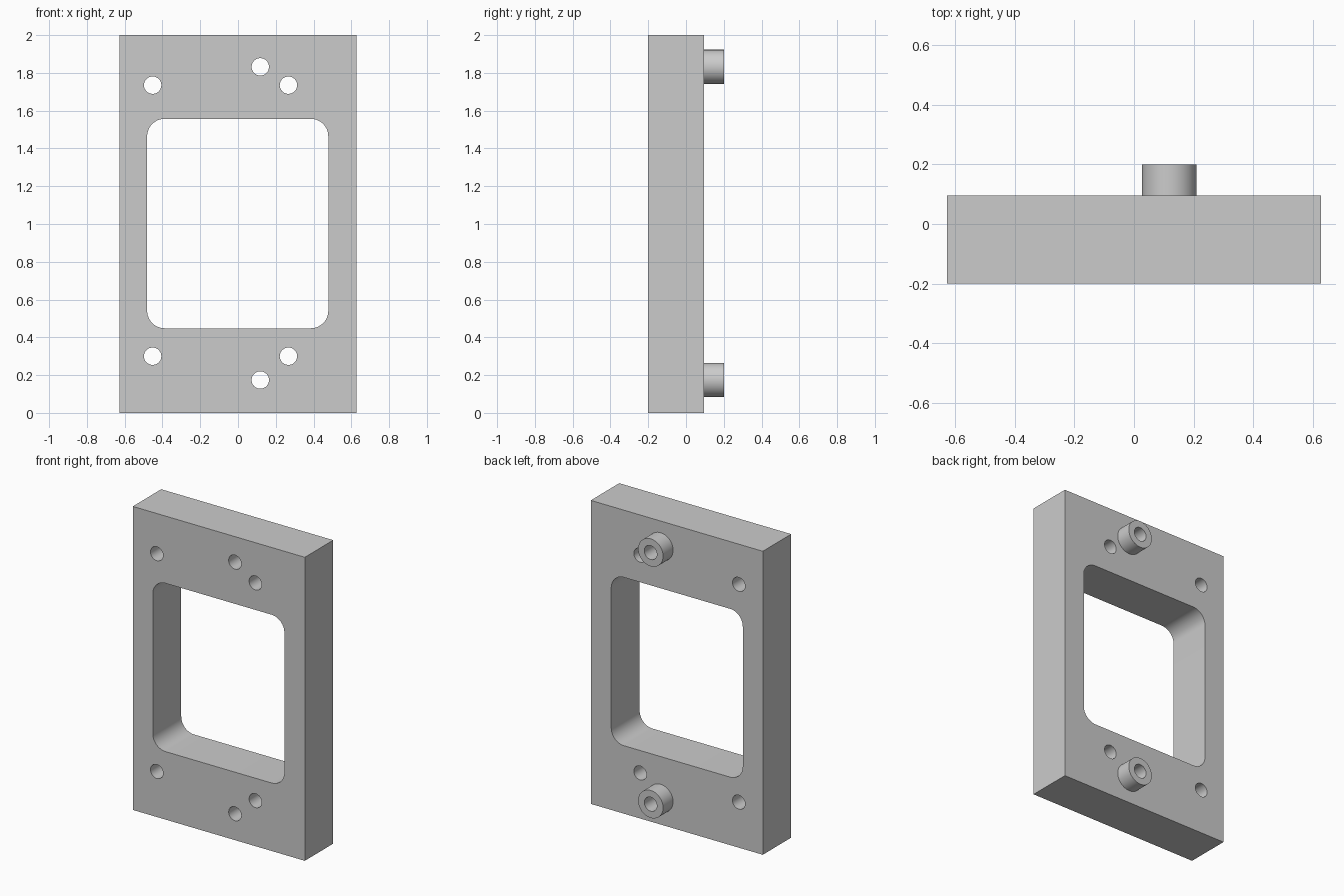
import bpy, bmesh
from math import radians, pi, sin, cos

if "Cube" in bpy.data.objects:
    bpy.data.objects.remove(bpy.data.objects["Cube"], do_unlink=True)

FRONT, SEAT, BACK = -0.2, 0.096, 0.2
HOLE_R, BOSS_R = 0.046, 0.091

grey = bpy.data.materials.new("light grey")
grey.use_nodes = True
colour = (0.6, 0.6, 0.6, 1)
grey.diffuse_color = colour
grey.node_tree.nodes["Principled BSDF"].inputs["Base Color"].default_value = colour


def rounded_rect(x0, x1, z0, z1, r, steps=12):
    """Outline of a rectangle with round corners, seen from the front."""
    corners = [(x1 - r, z1 - r), (x0 + r, z1 - r), (x0 + r, z0 + r), (x1 - r, z0 + r)]
    return [(cx + r * cos(a), cz + r * sin(a))
            for i, (cx, cz) in enumerate(corners)
            for a in ((i + k / steps) * pi / 2 for k in range(steps + 1))]


def circle(x, z, r, n=48):
    return [(x + r * cos(2 * pi * k / n), z + r * sin(2 * pi * k / n)) for k in range(n)]


def prism(name, outline, y0, y1):
    """Solid made by pushing an outline from y0 to y1."""
    bm = bmesh.new()
    face = bm.faces.new([bm.verts.new((x, y0, z)) for x, z in outline])
    out = bmesh.ops.extrude_face_region(bm, geom=[face])
    moved = [v for v in out["geom"] if isinstance(v, bmesh.types.BMVert)]
    bmesh.ops.translate(bm, verts=moved, vec=(0, y1 - y0, 0))
    bmesh.ops.recalc_face_normals(bm, faces=bm.faces)
    mesh = bpy.data.meshes.new(name)
    bm.to_mesh(mesh)
    bm.free()
    mesh.materials.append(grey)
    obj = bpy.data.objects.new(name, mesh)
    bpy.context.collection.objects.link(obj)
    return obj


def cut(target, outline):
    """Cut an outline right through the target."""
    cutter = prism("cutter", outline, FRONT - 0.1, BACK + 0.1)
    cutter.hide_render = True
    bpy.context.view_layer.objects.active = target
    mod = target.modifiers.new("cut", 'BOOLEAN')
    mod.operation, mod.solver, mod.object = 'DIFFERENCE', 'EXACT', cutter
    bpy.ops.object.modifier_apply(modifier=mod.name)
    bpy.data.objects.remove(cutter, do_unlink=True)


# Plate with its large window
plate = prism("plate", [(-0.627, 0), (0.627, 0), (0.627, 2), (-0.627, 2)], FRONT, SEAT)
cut(plate, rounded_rect(-0.481, 0.478, 0.448, 1.557, 0.093))

# Screw holes
for x in (-0.452, 0.267):
    for z in (0.3, 1.735):
        cut(plate, circle(x, z, HOLE_R))

# Hollow bosses on the back, bored through the plate
parts = [plate]
for name, z in (("lower_boss", 0.174), ("upper_boss", 1.832)):
    boss = prism(name, circle(0.118, z, BOSS_R), SEAT, BACK)
    for part in (boss, plate):
        cut(part, circle(0.118, z, HOLE_R))
    parts.append(boss)

# Smooth the round walls, keep the edges sharp
bpy.ops.object.select_all(action='DESELECT')
for part in parts:
    part.select_set(True)
bpy.context.view_layer.objects.active = plate
bpy.ops.object.shade_smooth_by_angle(angle=radians(30))
